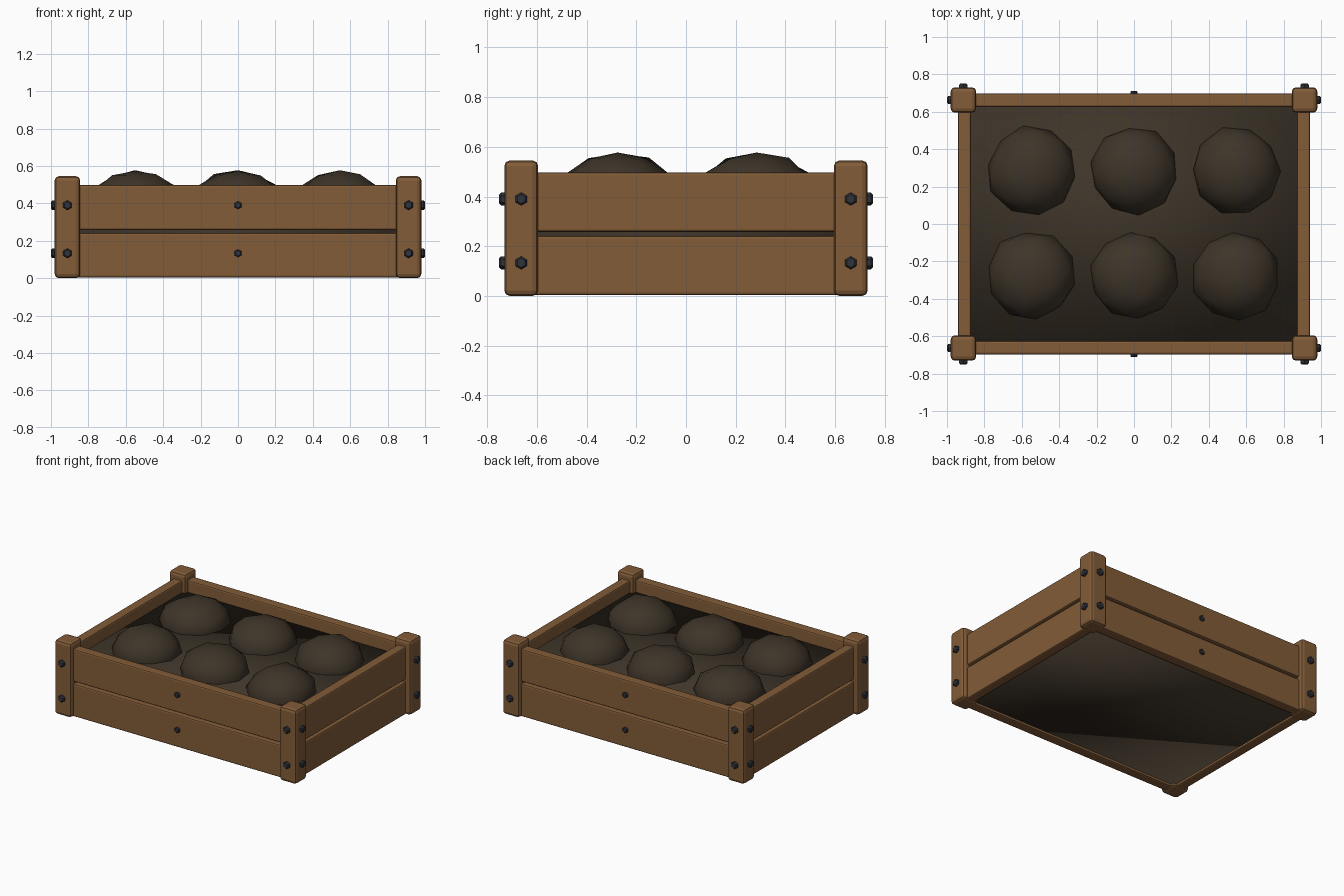
import bpy, bmesh, random
from math import pi
from mathutils import Vector, Matrix

cube = bpy.data.objects.get("Cube")
if cube:
    bpy.data.objects.remove(cube, do_unlink=True)
random.seed(4)


def material(name, rgb):
    m = bpy.data.materials.new(name)
    m.use_nodes = True
    m.diffuse_color = (*rgb, 1)
    m.node_tree.nodes["Principled BSDF"].inputs["Base Color"].default_value = (*rgb, 1)
    return m


wood = material("brown wood", (0.223, 0.107, 0.040))
soil = material("dark soil", (0.048, 0.035, 0.022))
iron = material("dark iron", (0.030, 0.033, 0.044))


def finish(name, bm, mat, smooth=False):
    bmesh.ops.recalc_face_normals(bm, faces=bm.faces[:])
    mesh = bpy.data.meshes.new(name)
    bm.to_mesh(mesh)
    bm.free()
    mesh.materials.append(mat)
    for p in mesh.polygons:
        p.use_smooth = smooth
    ob = bpy.data.objects.new(name, mesh)
    bpy.context.collection.objects.link(ob)
    return ob


def box(name, low, high, mat, bevel=0.0, smooth=False):
    low, high = Vector(low), Vector(high)
    bm = bmesh.new()
    bmesh.ops.create_cube(bm, size=1)
    bmesh.ops.scale(bm, vec=high - low, verts=bm.verts)
    bmesh.ops.translate(bm, vec=(low + high) / 2, verts=bm.verts)
    if bevel:
        bmesh.ops.bevel(bm, geom=bm.edges[:], offset=bevel, segments=2,
                        profile=0.5, affect='EDGES')
    return finish(name, bm, mat, smooth)


def bolt(name, base, direction, radius, height):
    # Six-sided head with a chamfered outer rim
    d = Vector(direction)
    bm = bmesh.new()
    bmesh.ops.create_cone(bm, cap_ends=True, segments=6, radius1=radius,
                          radius2=radius, depth=height * 0.7,
                          matrix=Matrix.Translation((0, 0, height * 0.35)))
    top = [f for f in bm.faces if f.normal.z > 0.9]
    cap = bmesh.ops.extrude_face_region(bm, geom=top)
    bmesh.ops.delete(bm, geom=top, context='FACES_ONLY')
    verts = [v for v in cap["geom"] if isinstance(v, bmesh.types.BMVert)]
    for v in verts:
        v.co = (v.co.x * 0.7, v.co.y * 0.7, height)
    turn = d.to_track_quat('Z', 'Y').to_matrix().to_4x4()
    bm.transform(Matrix.Translation(base) @ turn)
    return finish(name, bm, iron)


sides = {-1: "right", 1: "left"}
ends = {-1: "front", 1: "back"}
levels = {"lower": (0.003, 0.242, 0.133), "upper": (0.258, 0.497, 0.39)}
PX, PY, HALF = 0.912, 0.663, 0.068

# Corner posts and their bolts
for sx, side in sides.items():
    for sy, end in ends.items():
        x, y = sx * PX, sy * PY
        box(f"{end}_{side}_post", (x - HALF, y - HALF, 0),
            (x + HALF, y + HALF, 0.545), wood, 0.022)
        for level, (_, _, z) in levels.items():
            bolt(f"{end}_{side}_{level}_end_bolt", (x, y + sy * (HALF - 0.005), z),
                 (0, sy, 0), 0.026, 0.026)
            bolt(f"{end}_{side}_{level}_side_bolt", (x + sx * (HALF - 0.005), y, z),
                 (sx, 0, 0), 0.026, 0.025)

# Wall planks, with a small bolt in the middle of the long walls
for level, (z0, z1, zb) in levels.items():
    for s in (-1, 1):
        ya, yb = sorted((s * 0.625, s * 0.697))
        box(f"{ends[s]}_{level}_plank", (-0.9, ya, z0), (0.9, yb, z1), wood, 0.01)
        bolt(f"{ends[s]}_{level}_middle_bolt", (0, s * 0.694, zb), (0, s, 0), 0.021, 0.018)
        xa, xb = sorted((s * 0.872, s * 0.942))
        box(f"{sides[s]}_{level}_plank", (xa, -0.65, z0), (xb, 0.65, z1), wood, 0.01)

# Soil bed
box("soil_bed", (-0.885, -0.64, 0.02), (0.885, 0.64, 0.41), soil, smooth=True)

# Rows of uneven soil mounds
for row, y in (("front", -0.275), ("back", 0.285)):
    for place, x in (("right", -0.55), ("middle", 0.0), ("left", 0.545)):
        bm = bmesh.new()
        bmesh.ops.create_icosphere(bm, subdivisions=2, radius=1)
        bmesh.ops.rotate(bm, verts=bm.verts,
                         matrix=Matrix.Rotation(random.uniform(0, pi), 3, 'Z'))
        for v in bm.verts:
            v.co *= random.uniform(0.96, 1.04)
            v.co.z = min(v.co.z, 1.0)
        bmesh.ops.scale(bm, vec=(0.237, 0.237, 0.173), verts=bm.verts)
        bmesh.ops.translate(bm, vec=(x, y, 0.404), verts=bm.verts)
        finish(f"{row}_{place}_mound", bm, soil, smooth=True)
